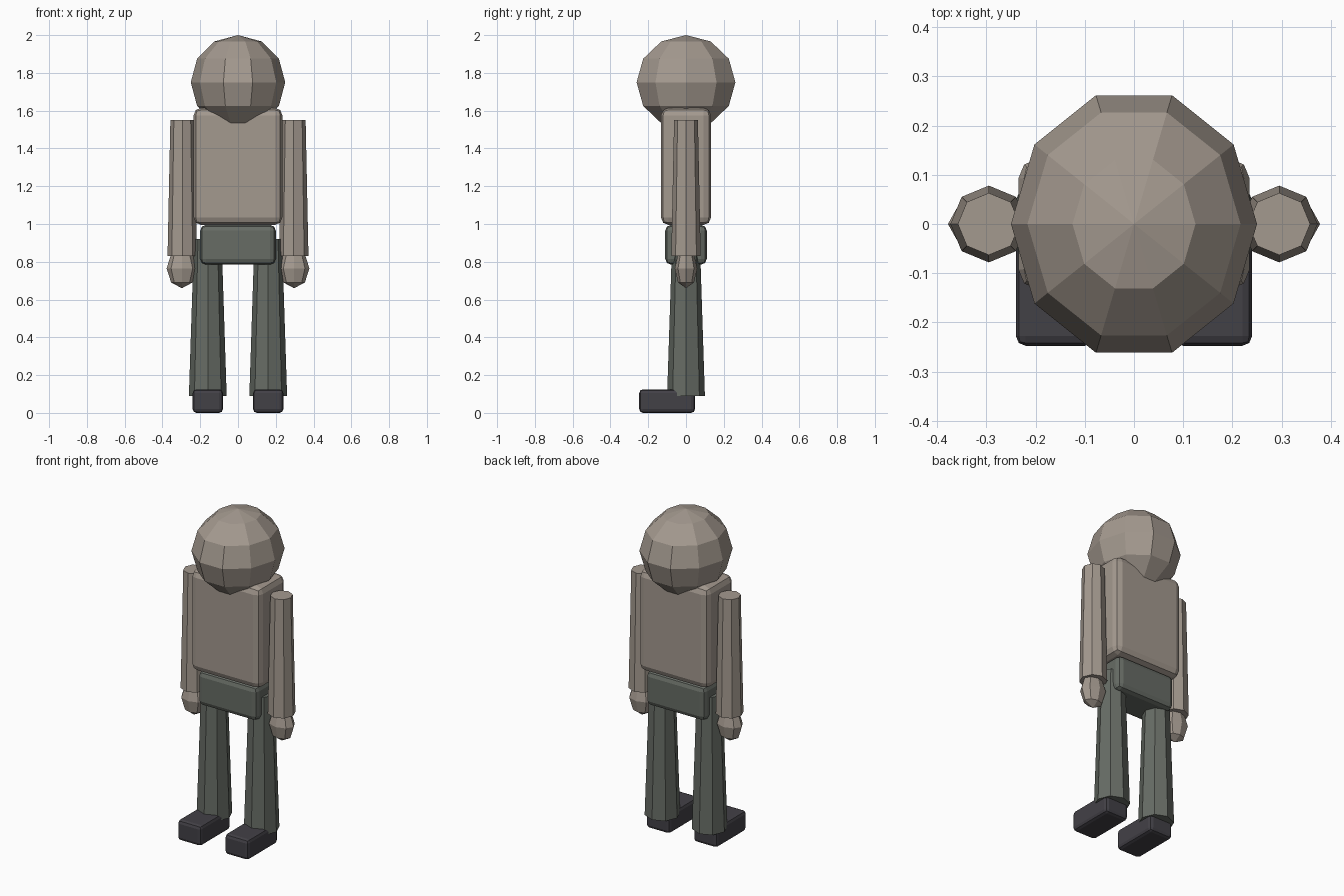
import bpy
import math

cube = bpy.data.objects.get("Cube")
if cube:
    bpy.data.objects.remove(cube, do_unlink=True)


def material(name, color):
    mat = bpy.data.materials.new(name)
    mat.use_nodes = True
    mat.diffuse_color = color
    bsdf = next(n for n in mat.node_tree.nodes if n.type == 'BSDF_PRINCIPLED')
    bsdf.inputs["Base Color"].default_value = color
    return mat


skin = material("warm grey skin", (0.37, 0.32, 0.275, 1))
trousers = material("grey green trousers", (0.135, 0.15, 0.13, 1))
leather = material("dark shoe leather", (0.055, 0.052, 0.062, 1))


def finish(name, mat):
    obj = bpy.context.object
    obj.name = name
    obj.data.materials.append(mat)
    bpy.ops.object.transform_apply(location=False, rotation=True, scale=True)
    return obj


def rounded_box(name, mat, center, size, bevel):
    bpy.ops.mesh.primitive_cube_add(size=1, location=center)
    bpy.context.object.scale = size
    mod = finish(name, mat).modifiers.new("soft edges", 'BEVEL')
    mod.width, mod.segments = bevel, 2


def ball(name, mat, center, radii, segments, rings, turn=0):
    bpy.ops.mesh.primitive_uv_sphere_add(segments=segments, ring_count=rings, radius=1,
                                         location=center)
    obj = bpy.context.object
    # Turn the facets first, then stretch along the world axes
    obj.rotation_euler.z = turn
    bpy.ops.object.transform_apply(location=False, rotation=True, scale=False)
    obj.scale = radii
    finish(name, mat)


def limb(name, mat, x, bottom, top, r_bottom, r_top):
    bpy.ops.mesh.primitive_cone_add(vertices=8, radius1=r_bottom, radius2=r_top,
                                    depth=top - bottom, location=(x, 0, (bottom + top) / 2))
    finish(name, mat)


# Head and body
ball("head", skin, (0, 0, 1.75), (0.25, 0.275, 0.25), 10, 6, math.pi / 2)
rounded_box("torso", skin, (0, 0, 1.305), (0.47, 0.265, 0.62), 0.04)
rounded_box("pelvis", trousers, (0, 0, 0.89), (0.4, 0.22, 0.21), 0.03)

# Paired limbs
for side, s in (("left", 1), ("right", -1)):
    limb(side + "_arm", skin, s * 0.295, 0.83, 1.55, 0.078, 0.063)
    ball(side + "_hand", skin, (s * 0.297, 0, 0.765), (0.081, 0.06, 0.105), 8, 4)
    limb(side + "_leg", trousers, s * 0.16, 0.09, 0.92, 0.1, 0.073)
    rounded_box(side + "_foot", leather, (s * 0.16, -0.1, 0.0625), (0.16, 0.295, 0.125), 0.02)
